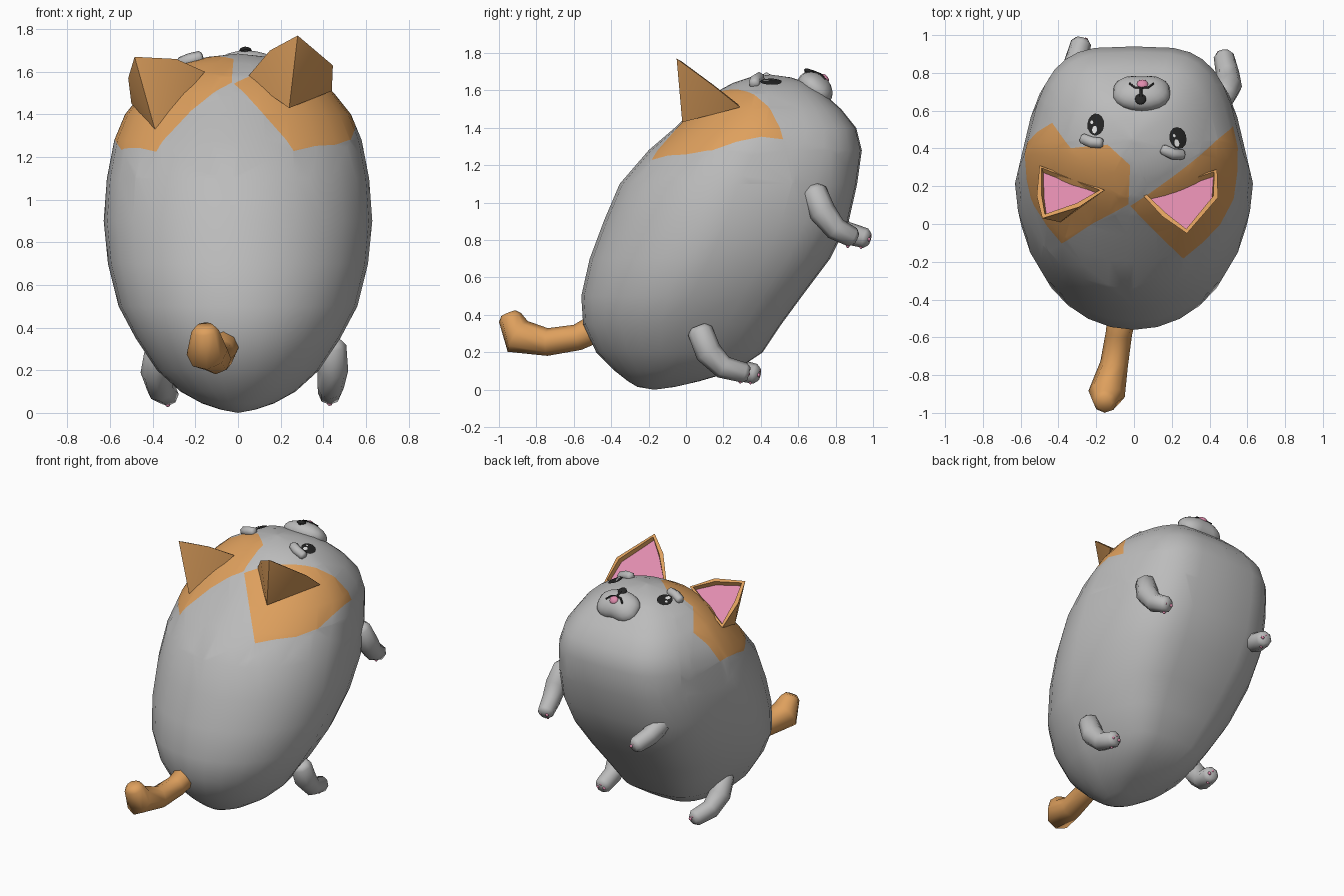
import bpy, bmesh, math
from mathutils import Vector, Matrix
from mathutils.bvhtree import BVHTree

if "Cube" in bpy.data.objects:
    bpy.data.objects.remove(bpy.data.objects["Cube"])


def mat(name, col):
    m = bpy.data.materials.new(name)
    m.diffuse_color = (*col, 1)
    m.use_nodes = True
    m.node_tree.nodes["Principled BSDF"].inputs["Base Color"].default_value = m.diffuse_color
    return m


GREY = mat("grey fur", (0.50, 0.50, 0.50))
ORANGE = mat("orange fur", (0.73, 0.35, 0.11))
PINK = mat("pink skin", (0.74, 0.26, 0.42))
BLACK = mat("black", (0.018, 0.018, 0.018))
WHITE = mat("white glint", (0.85, 0.85, 0.85))


def finish(name, bm, mats, angle=180):
    bmesh.ops.recalc_face_normals(bm, faces=bm.faces)
    me = bpy.data.meshes.new(name)
    bm.to_mesh(me)
    bm.free()
    for m in mats:
        me.materials.append(m)
    ob = bpy.data.objects.new(name, me)
    bpy.context.collection.objects.link(ob)
    bpy.ops.object.select_all(action='DESELECT')
    ob.select_set(True)
    bpy.context.view_layer.objects.active = ob
    if angle >= 180:
        bpy.ops.object.shade_smooth()
    else:
        bpy.ops.object.shade_smooth_by_angle(angle=math.radians(angle))
    return ob


def skin(bm, rings):
    for a, b in zip(rings, rings[1:]):
        n = len(a)
        for i in range(n):
            bm.faces.new((a[i], a[(i + 1) % n], b[(i + 1) % n], b[i]))


def tube(name, pts, radii, m, sides=8, ref=(1, 0, 0)):
    """Tapered tube along a path with rounded ends."""
    pts = [Vector(p) for p in pts]
    d0, d1 = (pts[0] - pts[1]).normalized(), (pts[-1] - pts[-2]).normalized()
    pts = [pts[0] + d0 * radii[0] * .4] + pts + [pts[-1] + d1 * radii[-1] * .4]
    radii = [radii[0] * .65] + list(radii) + [radii[-1] * .65]
    bm, rings = bmesh.new(), []
    for i, p in enumerate(pts):
        t = (pts[min(i + 1, len(pts) - 1)] - pts[max(i - 1, 0)]).normalized()
        r = Vector(ref)
        u = (r - t * t.dot(r)).normalized()
        v = t.cross(u)
        rings.append([bm.verts.new(p + (u * math.cos(a) + v * math.sin(a)) * radii[i])
                      for a in (2 * math.pi * k / sides for k in range(sides))])
    skin(bm, rings)
    bm.faces.new(rings[0])
    bm.faces.new(rings[-1])
    return finish(name, bm, [m], 75)


def blob(name, loc, size, m, tilt=0.0, seg=12, shape=None):
    bm = bmesh.new()
    bmesh.ops.create_uvsphere(bm, u_segments=seg, v_segments=seg // 2 + 2, radius=1)
    for v in bm.verts:
        v.co = Vector(a * b for a, b in zip(v.co, size))
        if shape:
            shape(v.co)
    bmesh.ops.transform(bm, verts=bm.verts,
                        matrix=Matrix.Translation(loc) @ Matrix.Rotation(tilt, 4, 'X'))
    return finish(name, bm, [m])


def drop(tree, x, y, lift):
    hit, nor = tree.ray_cast(Vector((x, y, 3)), Vector((0, 0, -1)))[:2]
    return hit + nor * lift


def disc(name, tree, x, y, rx, ry, rot, m, lift=0.006):
    """Thin oval plate draped over a surface from above."""
    bm, rings = bmesh.new(), []
    for f in (1, .5, .05):
        ring = []
        for k in range(14):
            a = 2 * math.pi * k / 14
            dx, dy = rx * f * math.cos(a), ry * f * math.sin(a)
            ring.append(bm.verts.new(drop(tree, x + dx * math.cos(rot) - dy * math.sin(rot),
                                          y + dx * math.sin(rot) + dy * math.cos(rot), lift)))
        rings.append(ring)
    skin(bm, rings)
    bm.faces.new(rings[-1])
    return finish(name, bm, [m])


# body: leaning egg lofted from slices (z, y back, y belly, half width), flattened belly
SLICES = [(.015, -.26, -.06, .08), (.045, -.31, .07, .17), (.1, -.38, .26, .27), (.2, -.48, .41, .38),
          (.35, -.55, .51, .48), (.5, -.56, .62, .56), (.7, -.515, .77, .61), (.9, -.44, .87, .63),
          (1.1, -.355, .915, .615), (1.28, -.2, .94, .58), (1.4, -.06, .91, .53), (1.5, .04, .83, .45),
          (1.58, .14, .74, .36), (1.64, .25, .65, .25), (1.67, .34, .56, .14)]
bm, rings, N = bmesh.new(), [], 28
for z, y0, y1, w in SLICES:
    ring = []
    for k in range(N):
        c, s = math.cos(2 * math.pi * k / N), math.sin(2 * math.pi * k / N)
        e = 2 / 3.8 if s > 0 else 1.0
        t = math.copysign(abs(s) ** e, s)
        ring.append(bm.verts.new((math.copysign(abs(c) ** e, c) * w * (1 - .22 * max(t, 0)),
                                  (y0 + y1) / 2 + t * (y1 - y0) / 2, z)))
    rings.append(ring)
skin(bm, rings)
for pole, ring in (((0, -.17, 0), rings[0]), ((0, .45, 1.685), rings[-1])):
    p = bm.verts.new(pole)
    for i in range(N):
        bm.faces.new((ring[i], ring[(i + 1) % N], p))
bmesh.ops.recalc_face_normals(bm, faces=bm.faces)
body_tree = BVHTree.FromBMesh(bm)

# orange patches: cut into the body by planes through an inner centre
C = Vector((0, .3, .6))
PATCHES = [
    (-1, [(-.03, .10, 1.57), (-.22, 0, 1.43), (-.38, -.10, 1.22), (-.57, .13, 1.26), (-.57, .43, 1.28),
          (-.44, .54, 1.5), (-.33, .40, 1.58), (-.14, .42, 1.67), (-.02, .31, 1.66)]),
    (1, [(-.02, .09, 1.57), (.27, -.20, 1.25), (.5, -.03, 1.32), (.56, .13, 1.32), (.55, .53, 1.375),
         (.45, .45, 1.52)])]


def gnomon(p):
    d = Vector(p) - C
    return d.x / d.z, d.y / d.z


def inside(q, poly):
    odd = False
    for (x1, y1), (x2, y2) in zip(poly, poly[1:] + poly[:1]):
        if (y1 > q[1]) != (y2 > q[1]) and q[0] < (x2 - x1) * (q[1] - y1) / (y2 - y1) + x1:
            odd = not odd
    return odd


for side, pts in PATCHES:
    for a, b in zip(pts, pts[1:] + pts[:1]):
        faces = [f for f in bm.faces if f.calc_center_median().z > 1.1
                 and f.calc_center_median().x * side > -.09]
        geom = faces + list({e for f in faces for e in f.edges}) + list({v for f in faces for v in f.verts})
        bmesh.ops.bisect_plane(bm, geom=geom, dist=.0005, plane_co=C,
                               plane_no=(Vector(a) - C).cross(Vector(b) - C).normalized())
polys = [[gnomon(p) for p in pts] for _, pts in PATCHES]
for f in bm.faces:
    c = f.calc_center_median()
    if c.z > 1.05 and any(inside(gnomon(c), p) for p in polys):
        f.material_index = 1
finish("body", bm, [GREY, ORANGE])

# ears: rim points from inner base over the tip to outer base, plus a back root
EARS = {"right_ear": ([(.04, .16, 1.57), (.15, .04, 1.70), (.28, -.05, 1.77), (.445, .14, 1.63),
                       (.44, .29, 1.51)], (.24, -.02, 1.43)),
        "left_ear": ([(-.155, .18, 1.60), (-.29, .09, 1.66), (-.485, .03, 1.67), (-.515, .15, 1.57),
                      (-.50, .31, 1.45)], (-.39, .01, 1.33))}
for name, (rim, root) in EARS.items():
    bm = bmesh.new()
    vs = [bm.verts.new(p) for p in rim]
    r = bm.verts.new(root)
    front = bm.faces.new(vs)
    for i in range(5):
        bm.faces.new((vs[i], vs[(i + 1) % 5], r))
    bmesh.ops.recalc_face_normals(bm, faces=bm.faces)
    bmesh.ops.inset_region(bm, faces=[front], thickness=.026, depth=.006)
    bmesh.ops.inset_region(bm, faces=[front], thickness=.01, depth=-.03)
    front.material_index = 1
    finish(name, bm, [ORANGE, PINK], 72)

# eyes, glints and brows
for name, x, y, rot in (("left", -.2, .525, -.1), ("right", .23, .455, .25)):
    disc(name + "_eye", body_tree, x, y, .044, .058, rot, BLACK, .007)
    disc(name + "_eye_glint", body_tree, x - .006, y - .026, .013, .02, rot, WHITE, .01)
    disc(name + "_eye_small_glint", body_tree, x - .02, y + .012, .007, .009, rot, WHITE, .01)
for name, path in (("left_brow", [(-.265, .45), (-.22, .433), (-.175, .43)]),
                   ("right_brow", [(.155, .395), (.2, .373), (.25, .368)])):
    tube(name, [drop(body_tree, x, y, .008) for x, y in path], [.031, .033, .031], GREY, 6, (0, 0, 1))


# muzzle with two cheeks
def cheeks(co):
    if co.y > 0:
        co.y *= 1 - .2 * math.exp(-(co.x / .05) ** 2)
    co.x *= 1 + .12 * min(1, abs(co.y) / .1)


MC, TILT = (.04, .695, 1.605), -.72
muzzle = blob("muzzle", MC, (.15, .112, .08), GREY, TILT, 20, cheeks)
muz = BVHTree.FromObject(muzzle, bpy.context.evaluated_depsgraph_get())
blob("nose", drop(muz, .035, .662, 0), (.03, .033, .014), BLACK, TILT * .6)
tube("mouth_stem", [drop(muz, .037, y, .002) for y in (.64, .675, .72)], [.012, .01, .007], BLACK, 6)
for s in (-1, 1):
    tube("mouth_line", [drop(muz, .04 + s * dx, y, .002) for dx, y in ((.004, .72), (.035, .722), (.062, .742))],
         [.006] * 3, BLACK, 6, (0, 0, 1))
blob("tongue", drop(muz, .045, .742, -.006), (.031, .03, .02), PINK, TILT)

# limbs: short bent tubes with pink pads on the paws
LIMBS = {
    "right_arm": [(.475, .685, 1.06), (.50, .73, .95), (.495, .80, .86), (.475, .89, .815)],
    "left_arm": [(-.36, .70, 1.0), (-.34, .76, .91), (-.31, .85, .84), (-.28, .96, .81)],
    "right_leg": [(.44, .075, .315), (.445, .12, .2), (.435, .20, .12), (.43, .315, .09)],
    "left_leg": [(-.37, .10, .29), (-.385, .17, .19), (-.365, .25, .11), (-.33, .37, .085)]}
for name, pts in LIMBS.items():
    tube(name, pts, [.068, .072, .062, .054], GREY)
    tip = Vector(pts[-1])
    for dx, dy, dz in ((-.024, .018, -.006), (.024, .018, -.006), (0, .02, .018), (0, -.025, -.046)):
        blob(name + "_pad", tip + Vector((dx, dy, dz)), (.012, .009, .011), PINK, 0, 8)

# tail curling up at the end
tube("tail", [(-.06, -.46, .34), (-.08, -.58, .28), (-.105, -.74, .255), (-.145, -.90, .285), (-.155, -.94, .385)],
     [.078, .07, .074, .098, .064], ORANGE)
